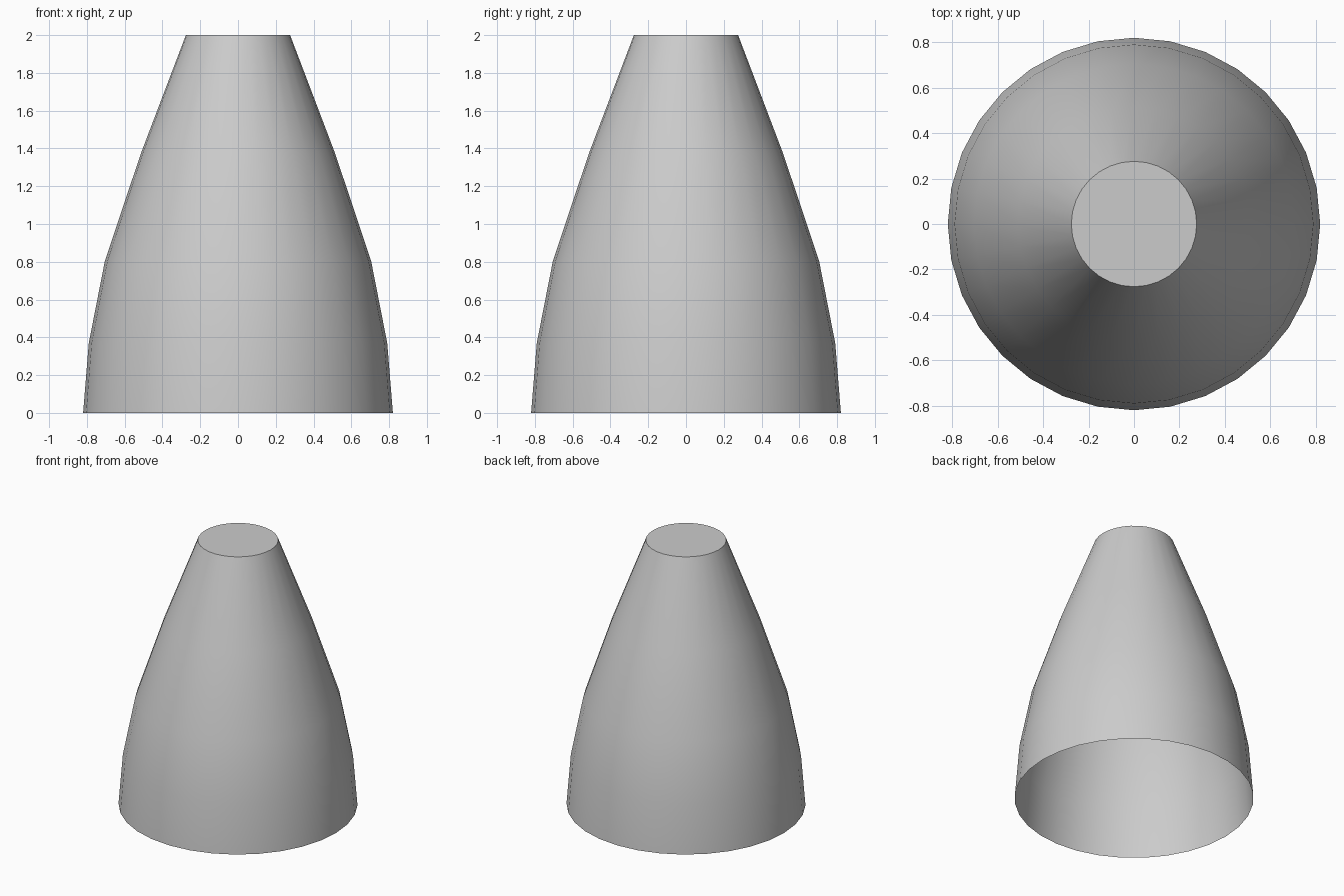
import bpy, bmesh, math

if "Cube" in bpy.data.objects:
    bpy.data.objects.remove(bpy.data.objects["Cube"])

SIDES = 32
# (radius, height) from the open base to the flat top
PROFILE = [(0.82, 0.0), (0.79, 0.37), (0.705, 0.803), (0.514, 1.374), (0.276, 2.0)]

bm = bmesh.new()

# stacked rings of the tapered wall
rings = []
for r, z in PROFILE:
    rings.append([bm.verts.new((r * math.cos(math.tau * i / SIDES),
                                r * math.sin(math.tau * i / SIDES), z))
                  for i in range(SIDES)])
for low, high in zip(rings, rings[1:]):
    for i in range(SIDES):
        j = (i + 1) % SIDES
        bm.faces.new((low[i], low[j], high[j], high[i]))

# flat top cap; the base stays open
bm.faces.new(rings[-1])

mesh = bpy.data.meshes.new("tapered_shell")
bm.to_mesh(mesh)
bm.free()
shell = bpy.data.objects.new("tapered_shell", mesh)
bpy.context.collection.objects.link(shell)

# smooth wall, crisp top edge
bpy.context.view_layer.objects.active = shell
shell.select_set(True)
bpy.ops.object.shade_smooth_by_angle(angle=math.radians(30))
